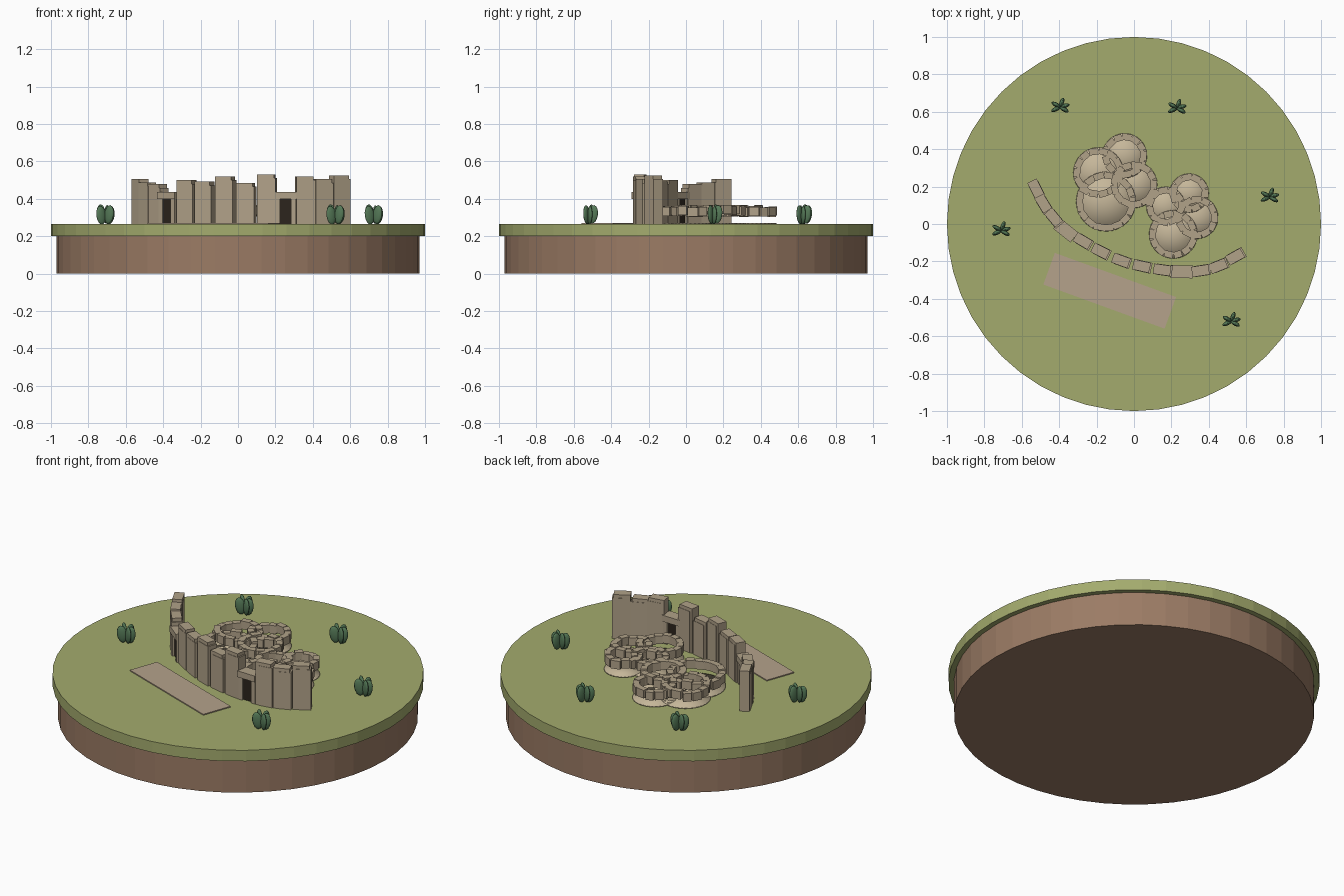
import bpy, bmesh, math, random
from mathutils import Matrix, Vector

random.seed(4)
if "Cube" in bpy.data.objects:
    bpy.data.objects.remove(bpy.data.objects["Cube"])


def material(name, rgb):
    m = bpy.data.materials.new(name)
    m.use_nodes = True
    m.diffuse_color = (*rgb, 1)
    m.node_tree.nodes["Principled BSDF"].inputs["Base Color"].default_value = (*rgb, 1)
    return m


GRASS = material("grass green", (0.37, 0.41, 0.155))
EARTH = material("earth brown", (0.33, 0.20, 0.13))
STONE = material("weathered stone", (0.44, 0.36, 0.25))
FLOOR = material("pale floor", (0.56, 0.47, 0.32))
PATH = material("dusty path", (0.46, 0.36, 0.26))
DARK = material("doorway dark", (0.025, 0.018, 0.012))
LEAF = material("leaf green", (0.09, 0.19, 0.095))
GROUND = 0.265


def finish(name, bm, mat, smooth=False):
    mesh = bpy.data.meshes.new(name)
    for f in bm.faces:
        f.smooth = smooth
    bm.to_mesh(mesh)
    bm.free()
    mesh.materials.append(mat)
    ob = bpy.data.objects.new(name, mesh)
    bpy.context.collection.objects.link(ob)
    return ob


def add_box(bm, x, y, z0, z1, length, depth, angle):
    """Box standing from z0 to z1 with its length turned by angle."""
    m = (Matrix.Translation((x, y, (z0 + z1) / 2)) @ Matrix.Rotation(angle, 4, "Z")
         @ Matrix.Diagonal((length, depth, z1 - z0, 1)))
    bmesh.ops.create_cube(bm, size=1, matrix=m)


def disc(name, x, y, z0, z1, r, sides, mat, smooth=False, fan=False):
    bm = bmesh.new()
    bmesh.ops.create_cone(bm, cap_ends=True, cap_tris=fan, segments=sides, radius1=r,
                          radius2=r, depth=z1 - z0,
                          matrix=Matrix.Translation((x, y, (z0 + z1) / 2)))
    return finish(name, bm, mat, smooth)


# Round island base
disc("earth_base", 0, 0, 0, 0.2, 0.97, 48, EARTH)
disc("grass_top", 0, 0, 0.2, GROUND, 1, 48, GRASS)

# Flat path in front of the wall
bm = bmesh.new()
add_box(bm, -0.13, -0.357, GROUND, GROUND + 0.006, 0.69, 0.18, math.radians(-20))
finish("path", bm, PATH)

# Two clusters of round rooms: thin floors with rings of blocks above
rooms = [(-0.15, 0.12, 0.16), (-0.19, 0.275, 0.135), (-0.05, 0.365, 0.12), (0.0, 0.21, 0.125),
         (0.21, -0.055, 0.13), (0.17, 0.095, 0.105), (0.295, 0.165, 0.105), (0.335, 0.035, 0.115)]
for i, (cx, cy, r) in enumerate(rooms, 1):
    disc(f"room_floor_{i}", cx, cy, GROUND, GROUND + 0.006, r, 32, FLOOR, True, True)
    bm = bmesh.new()
    count = round(r * 105)
    for k in range(count):
        a = math.tau * k / count
        rad = r - 0.02
        size = math.tau * rad / count * random.uniform(0.88, 1.12)
        top = random.uniform(0.35, 0.368)
        add_box(bm, cx + rad * math.cos(a), cy + rad * math.sin(a), top - 0.048, top,
                size, 0.036, a + math.pi / 2 + random.uniform(-0.1, 0.1))
    finish(f"room_ring_{i}", bm, STONE)

# Curved wall of tall stones; a height of zero marks a gate
wall = [(-0.525, 0.19, 0.505), (-0.485, 0.11, 0.488), (-0.43, 0.035, 0.478), (-0.365, -0.035, 0),
        (-0.275, -0.09, 0.5), (-0.18, -0.145, 0.492), (-0.07, -0.195, 0.52), (0.04, -0.225, 0.485),
        (0.15, -0.245, 0.53), (0.255, -0.255, 0), (0.355, -0.25, 0.52), (0.45, -0.225, 0.505),
        (0.54, -0.175, 0.525)]
for i, (x, y, top) in enumerate(wall):
    before = wall[max(i - 1, 0)]
    after = wall[min(i + 1, len(wall) - 1)]
    ang = math.atan2(after[1] - before[1], after[0] - before[0])
    along = Vector((math.cos(ang), math.sin(ang)))
    bm = bmesh.new()
    if top:
        add_box(bm, x, y, GROUND, top, 0.092, 0.055, ang)
        # Shorter slab leaning on the side of the stone
        add_box(bm, x + along.x * 0.012, y + along.y * 0.012, GROUND, top - 0.02,
                0.085, 0.059, ang)
        finish(f"wall_stone_{i + 1}", bm, STONE)
    else:
        for side in (-1, 1):
            p = Vector((x, y)) + along * side * 0.042
            add_box(bm, p.x, p.y, GROUND, 0.4, 0.026, 0.055, ang)
        add_box(bm, x, y, 0.398, 0.435, 0.118, 0.068, ang)
        finish(f"gate_frame_{i + 1}", bm, STONE)
        bm = bmesh.new()
        add_box(bm, x, y, GROUND, 0.398, 0.058, 0.03, ang)
        finish(f"gate_opening_{i + 1}", bm, DARK)

# Bushes made of upright flattened leaves
for i, (x, y) in enumerate([(-0.71, -0.035), (-0.395, 0.625), (0.23, 0.62),
                            (0.725, 0.145), (0.52, -0.52)], 1):
    bm = bmesh.new()
    for k, deg in enumerate((15, 70, 150, 205, 330)):
        a = math.radians(deg)
        m = (Matrix.Translation((x + 0.024 * math.cos(a), y + 0.024 * math.sin(a),
                                 0.312 + 0.004 * (k % 3)))
             @ Matrix.Rotation(a, 4, "Z") @ Matrix.Rotation(0.15, 4, "Y")
             @ Matrix.Diagonal((0.028, 0.012, 0.05, 1)))
        bmesh.ops.create_uvsphere(bm, u_segments=12, v_segments=8, radius=1, matrix=m)
    finish(f"bush_{i}", bm, LEAF, True)
